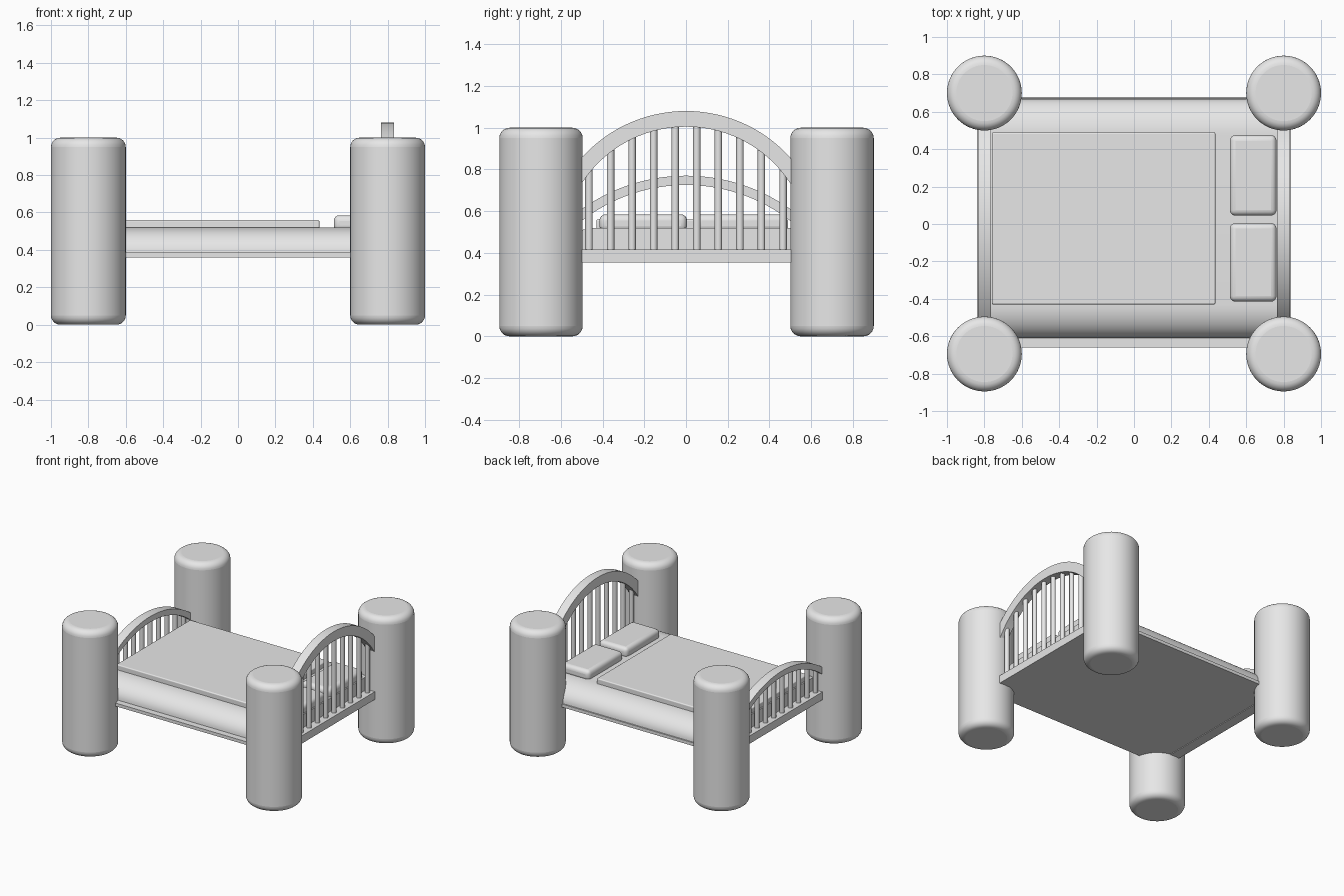
import bpy, bmesh, math

cube = bpy.data.objects.get("Cube")
if cube:
    bpy.data.objects.remove(cube)

grey = bpy.data.materials.new("plain grey")
grey.use_nodes = True
grey.diffuse_color = (0.8, 0.8, 0.8, 1)
grey.node_tree.nodes["Principled BSDF"].inputs["Base Color"].default_value = (0.8, 0.8, 0.8, 1)


def finish(ob, name, bevel=0, segments=4):
    ob.name = name
    ob.data.materials.append(grey)
    if bevel:
        mod = ob.modifiers.new("soft edges", "BEVEL")
        mod.width, mod.segments = bevel, segments
        mod.limit_method = "ANGLE"
    bpy.ops.object.select_all(action="DESELECT")
    ob.select_set(True)
    bpy.context.view_layer.objects.active = ob
    bpy.ops.object.shade_smooth_by_angle(angle=math.radians(35))
    return ob


def box(name, x, y, z, bevel=0):
    bpy.ops.mesh.primitive_cube_add(size=1)
    ob = bpy.context.object
    ob.location = [sum(r) / 2 for r in (x, y, z)]
    ob.scale = [r[1] - r[0] for r in (x, y, z)]
    bpy.ops.object.transform_apply(location=False, rotation=False, scale=True)
    return finish(ob, name, bevel)


def cylinder(name, x, y, z0, z1, radius, sides, bevel=0):
    bpy.ops.mesh.primitive_cylinder_add(vertices=sides, radius=radius, depth=z1 - z0,
                                        location=(x, y, (z0 + z1) / 2))
    return finish(bpy.context.object, name, bevel, 6)


def extrude_profile(name, points, x0, x1):
    """Sweep a closed (y, z) outline along x."""
    bm = bmesh.new()
    face = bm.faces.new([bm.verts.new((x0, y, z)) for y, z in points])
    new = bmesh.ops.extrude_face_region(bm, geom=[face])["geom"]
    bmesh.ops.translate(bm, vec=(x1 - x0, 0, 0),
                        verts=[v for v in new if isinstance(v, bmesh.types.BMVert)])
    bmesh.ops.recalc_face_normals(bm, faces=bm.faces)
    mesh = bpy.data.meshes.new(name)
    bm.to_mesh(mesh)
    bm.free()
    ob = bpy.data.objects.new(name, mesh)
    bpy.context.collection.objects.link(ob)
    return finish(ob, name)


# Corner posts
for x, side in ((0.8, "head"), (-0.8, "foot")):
    for y, end in ((-0.695, "front"), (0.7, "back")):
        cylinder(f"{side}_{end}_post", x, y, 0, 1, 0.2, 64, 0.05)

# Base slab and end boards
box("bed_base", (-0.8, 0.8), (-0.66, 0.68), (0.36, 0.385))
for x, side in ((0.8, "head"), (-0.8, "foot")):
    box(f"{side}_rail", (x - 0.04, x + 0.04), (-0.66, 0.68), (0.355, 0.417))

# Mattress with rounded long sides
N = 12
arc = [i / N * math.pi / 2 for i in range(N + 1)]
front = [(-0.43 - 0.18 * math.cos(a), 0.385 + 0.135 * math.sin(a)) for a in arc]
back = [(0.48 + 0.19 * math.sin(a), 0.385 + 0.135 * math.cos(a)) for a in arc]
extrude_profile("mattress", front + back, -0.77, 0.77)

# Blanket and pillows
box("blanket", (-0.76, 0.435), (-0.43, 0.49), (0.5, 0.56), 0.008)
for y0, y1, side in ((-0.415, 0.005, "front"), (0.045, 0.475, "back")):
    box(f"{side}_pillow", (0.512, 0.762), (y0, y1), (0.5, 0.585), 0.03)


def end_panel(side, x, crown, radius, thick):
    """Arched top rail with round spindles below it."""
    centre = crown - radius
    reach = math.asin(0.6 / radius)
    angles = [reach * (i / 20 - 1) for i in range(41)]

    def curve(r):
        return [(r * math.sin(a), centre + r * math.cos(a)) for a in angles]
    extrude_profile(f"{side}_arch", curve(radius) + curve(radius - thick)[::-1],
                    x - 0.035, x + 0.035)
    inner = radius - thick / 2
    for i in range(10):
        y = -0.465 + i * 0.93 / 9
        top = centre + math.sqrt(inner ** 2 - y ** 2)
        cylinder(f"{side}_spindle_{i + 1}", x, y, 0.4, top, 0.018, 16)


end_panel("headboard", 0.8, 1.08, 0.67, 0.075)
end_panel("footboard", -0.8, 0.77, 0.86, 0.045)
